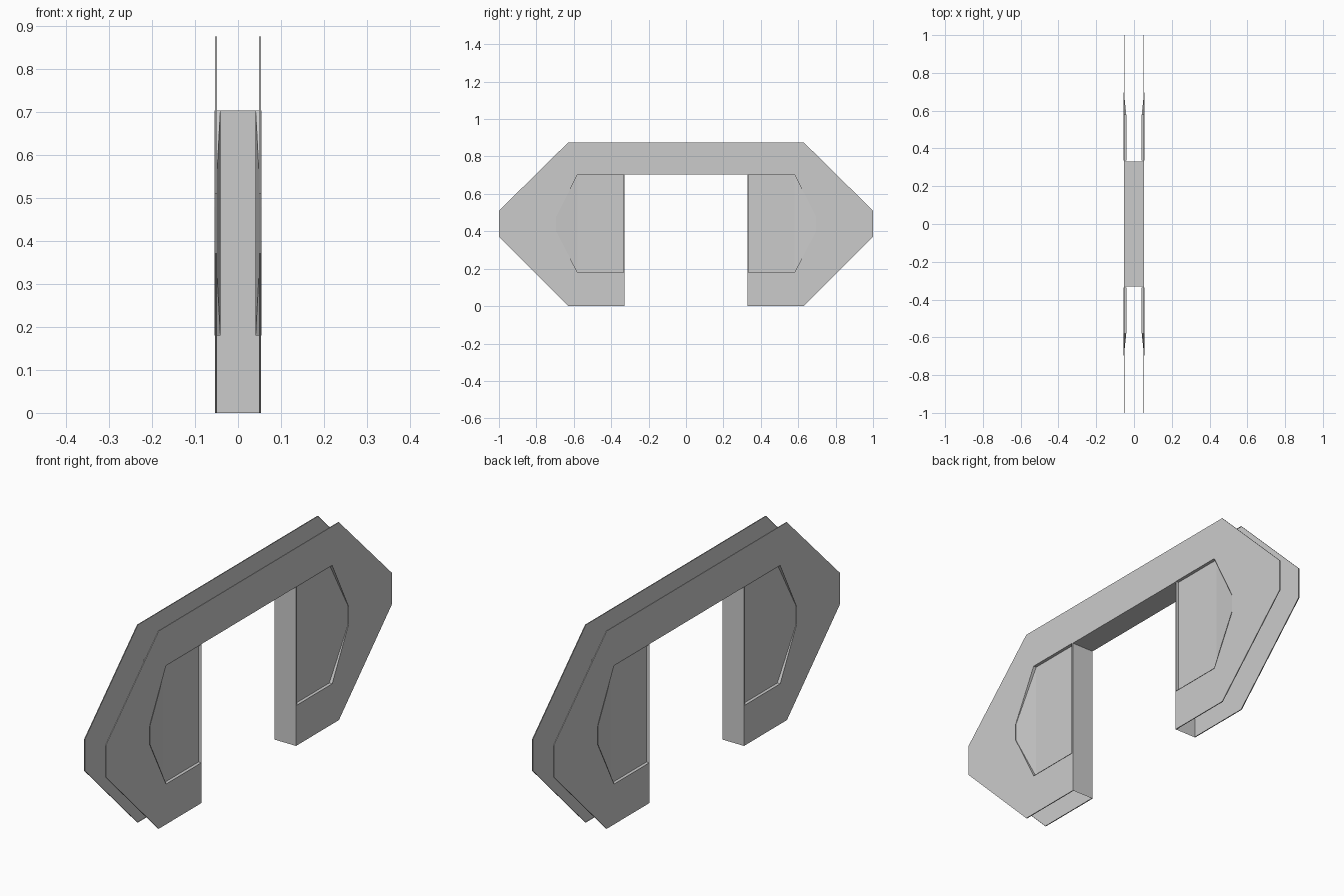
import bpy

if "Cube" in bpy.data.objects:
    bpy.data.objects.remove(bpy.data.objects["Cube"])

X = 0.053      # plate face
LIP = 0.055    # slightly proud rim of the recesses
DEEP = 0.041   # recess floor

# Outlines in (y, z) for the +y half
outer = [(0, .875), (.63, .875), (1, .51), (1, .37), (.63, 0), (.33, 0)]
panel = [(.335, .703), (.58, .703), (.695, .478), (.695, .4), (.58, .18), (.335, .18)]


def make(name, faces):
    """Build a quarter from coordinate polygons, then mirror it in x and y."""
    verts, index, polys = [], {}, []
    for face in faces:
        poly = []
        for p in face:
            if p not in index:
                index[p] = len(verts)
                verts.append(p)
            poly.append(index[p])
        polys.append(poly)
    mesh = bpy.data.meshes.new(name)
    mesh.from_pydata(verts, [], polys)
    obj = bpy.data.objects.new(name, mesh)
    bpy.context.collection.objects.link(obj)
    mod = obj.modifiers.new("Mirror", 'MIRROR')
    mod.use_axis = (True, True, False)
    mod.merge_threshold = 0.0001
    return obj


def at(x, points):
    return [(x, y, z) for y, z in points]


# Side plates: bands running between the outer outline and the recess opening
bands = [[(0, .703), (.33, .703), panel[0], panel[1], outer[1], outer[0]]]
for i in range(1, 4):
    bands.append([outer[i], panel[i], panel[i + 1], outer[i + 1]])
bands[1:4] = [b[::-1] for b in bands[1:4]]
bands.append([(.33, .18), outer[5], outer[4], panel[4], panel[5]])
bands.append([(.33, .18), panel[5], panel[0], (.33, .703)])
# put every band counter-clockwise so it faces outward
for k, b in enumerate(bands):
    area = sum(p[0] * q[1] - q[0] * p[1] for p, q in zip(b, b[1:] + b[:1]))
    if area < 0:
        bands[k] = b[::-1]
plate = [at(X, b) for b in bands]
# narrow return edge around the outside
for a, b in zip(outer, outer[1:]):
    plate.append([(X, *a), (X, *b), (X - .004, *b), (X - .004, *a)])
make("side_plates", plate)

# Recessed panels: flat floor, sloped outer end and surrounding walls
floor = [(X if y > .6 else DEEP, y, z) for y, z in panel]
rim = at(LIP, panel)
faces = [[floor[i] for i in (0, 5, 4, 1)], [floor[i] for i in (1, 4, 3, 2)]]
for i in range(6):
    j = (i + 1) % 6
    faces.append([rim[i], floor[i], floor[j], rim[j]])
make("recessed_panels", faces)

# Doorway lining: jambs and lintel underside
make("doorway_lining", [
    [(0, .33, 0), (X, .33, 0), (X, .33, .703), (0, .33, .703)],
    [(0, 0, .703), (0, .33, .703), (X, .33, .703), (X, 0, .703)],
])
